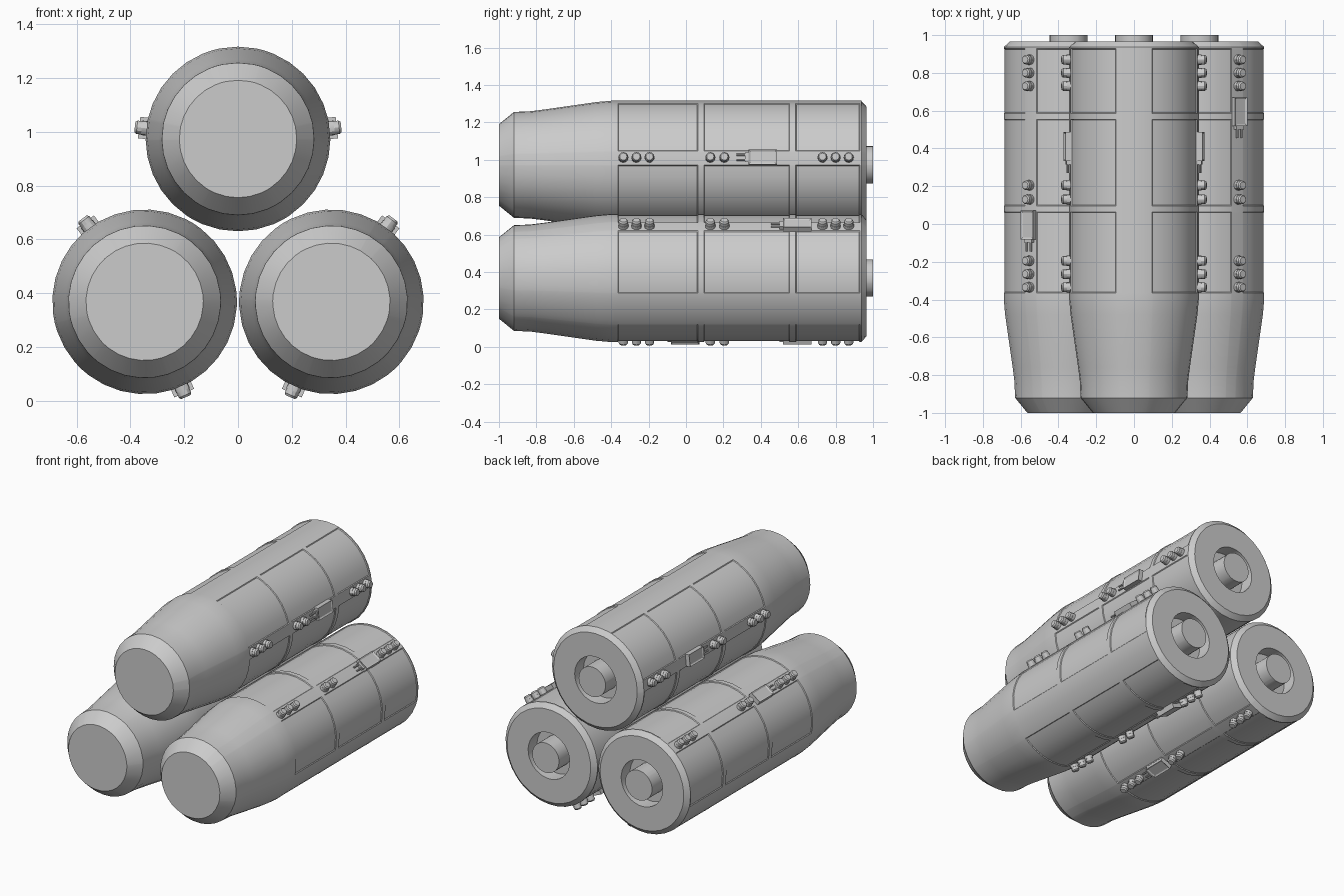
import bpy, bmesh
from math import radians, cos, sin
from mathutils import Matrix, Vector

if "Cube" in bpy.data.objects:
    bpy.data.objects.remove(bpy.data.objects["Cube"])

# name, centre x, centre z, roll about y, y of the latch box centre
TANKS = [("top", 0, 0.973, 0, 0.41),
         ("right", 0.347, 0.368, 120, 0.595),
         ("left", -0.347, 0.368, -120, -0.005)]
BOLT_Y = (-0.335, -0.265, -0.195, 0.13, 0.205, 0.73, 0.80, 0.87)
SIDES = (6.6, 173.4)
PANEL_Y = [(-0.36, 0.06), (0.10, 0.55), (0.59, 0.925)]
PANEL_A = [(13, 73), (107, 167), (181, 241), (299, 359)]
R = 0.343


def finish(bm, name, tank):
    bmesh.ops.recalc_face_normals(bm, faces=bm.faces)
    me = bpy.data.meshes.new(name)
    bm.to_mesh(me)
    bm.free()
    ob = bpy.data.objects.new(tank[0] + "_" + name, me)
    bpy.context.collection.objects.link(ob)
    ob.location = (tank[1], 0, tank[2])
    ob.rotation_euler.y = radians(tank[3])
    bpy.ops.object.select_all(action='DESELECT')
    ob.select_set(True)
    bpy.context.view_layer.objects.active = ob
    bpy.ops.object.shade_smooth_by_angle(angle=radians(30))
    return ob


def recess(y, a):
    inside = any(p - 1e-5 <= y <= q + 1e-5 for p, q in PANEL_Y) and \
        any(p - 1e-5 <= a <= q + 1e-5 for p, q in PANEL_A)
    return 0.005 if inside else 0


def shell(tank):
    # lathe profile with shallow sunken panels on the straight part
    rows = [(-1, 0.218), (-0.92, 0.283), (-0.83, 0.287), (-0.76, 0.296),
            (-0.48, 0.336), (-0.40, R)]
    for p, q in PANEL_Y:
        rows += [(p - 0.004, R), (p, R), (q, R), (q + 0.004, R)]
    rows += [(0.937, R), (0.965, 0.312), (0.965, 0.155), (0.87, 0.155),
             (0.87, 0.1), (1.0, 0.1)]
    edges = [e for pq in PANEL_A for e in pq]
    angles = [i * 11.25 for i in range(32)
              if all(abs(i * 11.25 - e) > 1.5 for e in edges)]
    for p, q in PANEL_A:
        angles += [p - 0.7, p, q, q + 0.7]
    angles.sort()
    bm = bmesh.new()
    rings = []
    for y, r in rows:
        ring = []
        for a in angles:
            d = r - (recess(y, a) if r == R else 0)
            ring.append(bm.verts.new((d * cos(radians(a)), y, d * sin(radians(a)))))
        rings.append(ring)
    n = len(angles)
    for u, v in zip(rings, rings[1:]):
        for i in range(n):
            j = (i + 1) % n
            bm.faces.new((u[i], u[j], v[j], v[i]))
    bm.faces.new(rings[0])
    bm.faces.new(rings[-1])
    finish(bm, "tank_shell", tank)


def place(angle, y, r):
    # frame on the shell surface: local z points outwards
    return Matrix.Rotation(radians(90 - angle), 4, 'Y') @ Matrix.Translation((0, y, r))


def cyl(bm, m, r1, r2, depth, seg=12):
    bmesh.ops.create_cone(bm, cap_ends=True, segments=seg, radius1=r1,
                          radius2=r2, depth=depth, matrix=m)


def box(bm, m, centre, size):
    res = bmesh.ops.create_cube(bm, size=1, matrix=m @ Matrix.Translation(centre)
                                @ Matrix.Diagonal((*size, 1)))
    return res["verts"]


def bolts(tank):
    bm = bmesh.new()
    for a in SIDES:
        for y in BOLT_Y:
            cyl(bm, place(a, y, 0.347), 0.027, 0.027, 0.026)
            cyl(bm, place(a, y, 0.3685), 0.025, 0.025, 0.019)
            cyl(bm, place(a, y, 0.382), 0.025, 0.019, 0.008)
    finish(bm, "bolts", tank)


def latches(tank):
    bm = bmesh.new()
    for a in SIDES:
        m = place(a, tank[4], 0)
        # housing with a framed, sunken lid
        vs = box(bm, m, (0, 0, 0.352), (0.08, 0.152, 0.036))
        out = m.to_3x3() @ Vector((0, 0, 1))
        lid = max({f for v in vs for f in v.link_faces},
                  key=lambda f: f.calc_center_median().dot(out))
        bmesh.ops.inset_region(bm, faces=[lid], thickness=0.014, depth=0)
        bmesh.ops.translate(bm, verts=lid.verts, vec=out * -0.006)
        # plug and two prongs
        box(bm, m, (0, -0.082, 0.35), (0.05, 0.024, 0.024))
        for x in (-0.014, 0.014):
            cyl(bm, m @ Matrix.Translation((x, -0.11, 0.353))
                @ Matrix.Rotation(radians(90), 4, 'X'), 0.006, 0.006, 0.06, 8)
    finish(bm, "latches", tank)


for t in TANKS:
    shell(t)
    bolts(t)
    latches(t)
